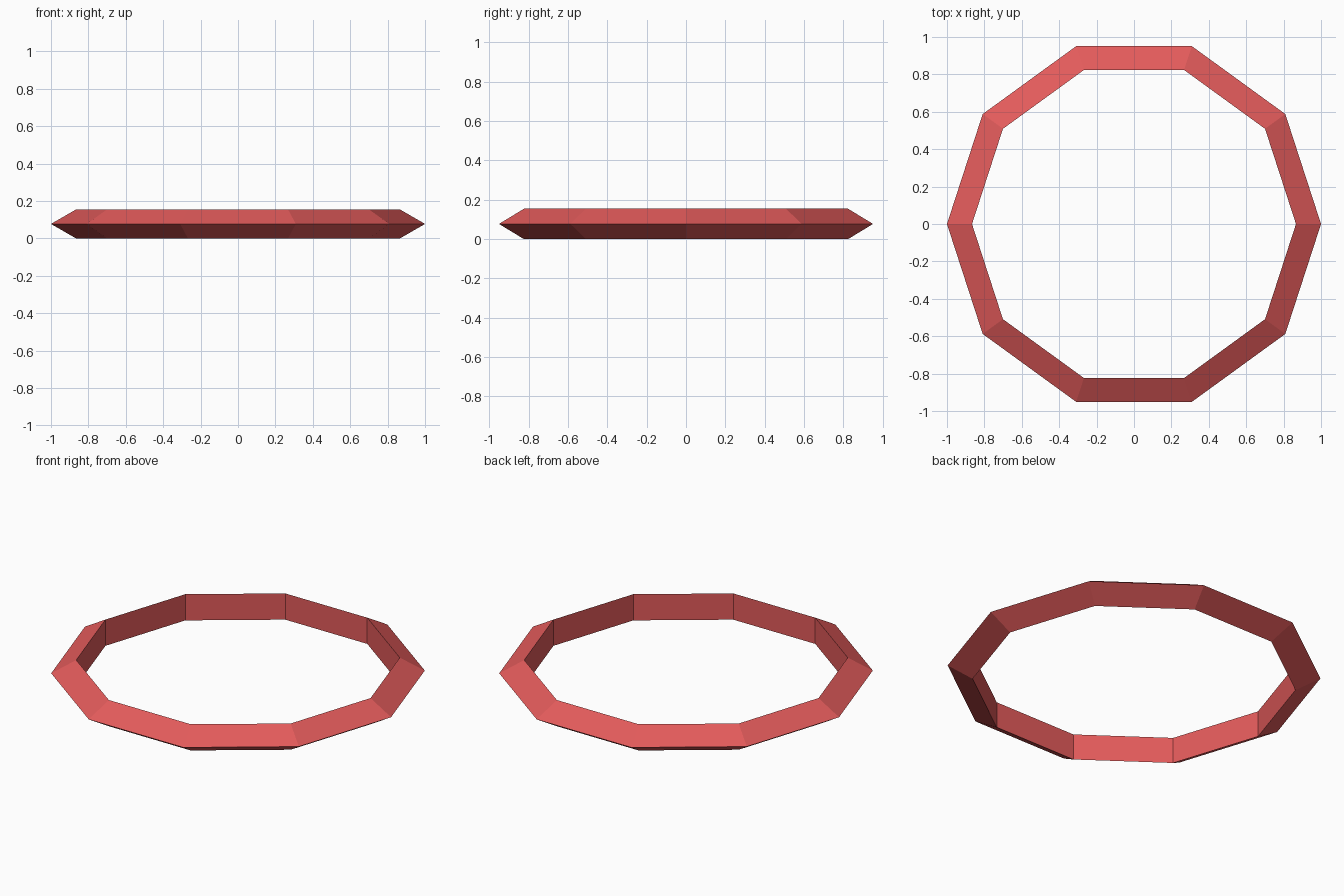
import bpy
import math

if "Cube" in bpy.data.objects:
    bpy.data.objects.remove(bpy.data.objects["Cube"], do_unlink=True)

# Flat red material
red = bpy.data.materials.new("coral_red")
red.use_nodes = True
colour = (0.77, 0.105, 0.105, 1.0)
red.diffuse_color = colour
red.node_tree.nodes["Principled BSDF"].inputs["Base Color"].default_value = colour

# Ten-sided ring with a triangular section pointing outwards
INNER, OUTER = math.cos(math.pi / 6), 1.0
minor = (OUTER - INNER) / 1.5
half_height = minor * math.sin(math.pi / 3)
bpy.ops.mesh.primitive_torus_add(
    major_segments=10, minor_segments=3,
    major_radius=OUTER - minor, minor_radius=minor,
    location=(0, 0, half_height))
ring = bpy.context.object
ring.name = ring.data.name = "ring"
ring.data.materials.append(red)
bpy.ops.object.shade_flat()
